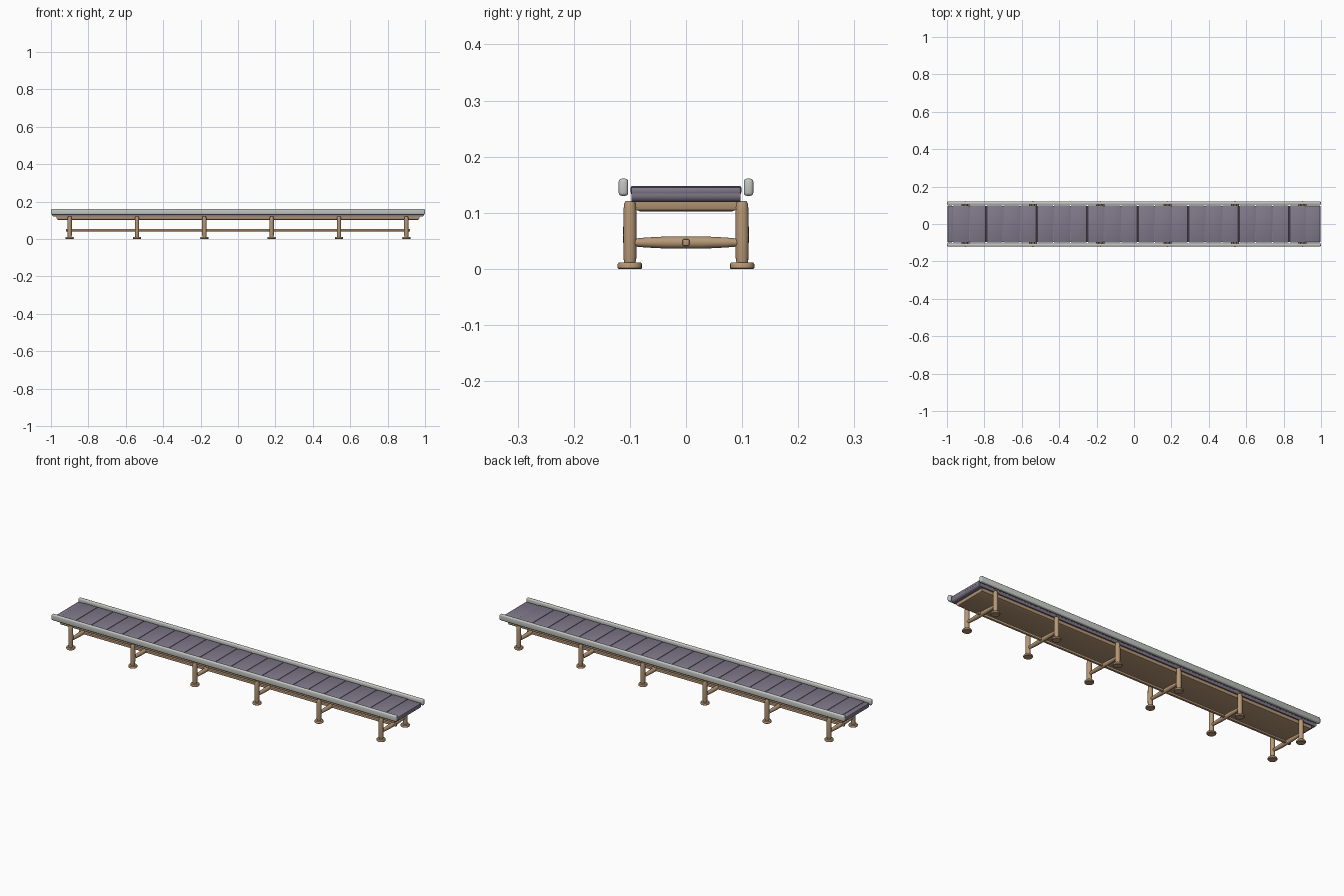
import bpy, bmesh, math
from mathutils import Matrix, Vector

cube = bpy.data.objects.get("Cube")
if cube:
    bpy.data.objects.remove(cube, do_unlink=True)


def material(name, rgb):
    mat = bpy.data.materials.new(name)
    mat.use_nodes = True
    mat.diffuse_color = (*rgb, 1)
    mat.node_tree.nodes["Principled BSDF"].inputs["Base Color"].default_value = (*rgb, 1)
    return mat


TAN = material("tan frame", (0.47, 0.31, 0.18))
GREY = material("light grey rail", (0.54, 0.56, 0.53))
PURPLE = material("purple grey belt", (0.215, 0.19, 0.255))


def finish(bm, name, mat, angle=35):
    bmesh.ops.recalc_face_normals(bm, faces=bm.faces)
    mesh = bpy.data.meshes.new(name)
    bm.to_mesh(mesh)
    bm.free()
    mesh.materials.append(mat)
    obj = bpy.data.objects.new(name, mesh)
    bpy.context.collection.objects.link(obj)
    bpy.ops.object.select_all(action="DESELECT")
    obj.select_set(True)
    bpy.context.view_layer.objects.active = obj
    bpy.ops.object.shade_smooth_by_angle(angle=math.radians(angle))
    return obj


def box(name, mat, center, size, bevel=0, segments=2):
    bm = bmesh.new()
    bmesh.ops.create_cube(bm, size=1)
    bmesh.ops.scale(bm, vec=size, verts=bm.verts)
    bmesh.ops.translate(bm, vec=center, verts=bm.verts)
    if bevel:
        bmesh.ops.bevel(bm, geom=bm.edges[:], offset=bevel, segments=segments,
                        profile=0.5, affect="EDGES")
    return finish(bm, name, mat)


def turned(name, mat, profile, start, along_y=False, sides=16):
    """Lathe a (radius, distance) profile about z, or about y."""
    bm = bmesh.new()
    rings = [[bm.verts.new((r * math.cos(math.tau * i / sides),
                            r * math.sin(math.tau * i / sides), d))
              for i in range(sides)] for r, d in profile]
    for low, high in zip(rings, rings[1:]):
        for i in range(sides):
            j = (i + 1) % sides
            bm.faces.new((low[i], low[j], high[j], high[i]))
    bm.faces.new(rings[0])
    bm.faces.new(rings[-1])
    if along_y:
        bmesh.ops.rotate(bm, matrix=Matrix.Rotation(math.pi / 2, 3, "X"), verts=bm.verts)
    bmesh.ops.translate(bm, vec=start, verts=bm.verts)
    return finish(bm, name, mat)


# Bed under the belt, with chamfered lower edges
bm = bmesh.new()
bmesh.ops.create_cube(bm, size=1)
bmesh.ops.scale(bm, vec=(1.94, 0.18, 0.018), verts=bm.verts)
bmesh.ops.translate(bm, vec=(0, 0, 0.111), verts=bm.verts)
bottom = [e for e in bm.edges if all(v.co.z < 0.111 for v in e.verts)]
bmesh.ops.bevel(bm, geom=bottom, offset=0.009, segments=2, profile=0.5, affect="EDGES")
finish(bm, "bed", TAN, 25)

# Belt loop with rounded ends
bm = bmesh.new()
outline = []
for side in (1, -1):
    for i in range(9):
        a = math.pi * (i / 8 - 0.5)
        outline.append((side * (0.983 + 0.012 * math.cos(a)), 0.132 + side * 0.013 * math.sin(a)))
base = bm.faces.new([bm.verts.new((x, -0.097, z)) for x, z in outline])
sweep = bmesh.ops.extrude_face_region(bm, geom=[base])
bmesh.ops.translate(bm, vec=(0, 0.194, 0),
                    verts=[v for v in sweep["geom"] if isinstance(v, bmesh.types.BMVert)])
finish(bm, "belt_core", PURPLE)

# Slats on top of the belt
pitch = 0.09
first = -0.97
for i in range(21):
    box(f"belt_slat_{i + 1}", PURPLE, (first + pitch * (i + 0.5), 0, 0.1405),
        (pitch - 0.004, 0.197, 0.015), 0.003)

# Sloping end slats
for side, x in ((1, 0.957), (-1, -0.983)):
    reach = 0.996 - abs(x)
    box("end_slat_right" if side < 0 else "end_slat_left", PURPLE,
        (x, 0, 0.1395), (2 * reach, 0.197, 0.013), 0.004)

# Side rails and supports
leg_profile = [(0.009, 0.003), (0.0115, 0.02), (0.012, 0.06), (0.0115, 0.105),
               (0.010, 0.117), (0.008, 0.121)]
foot_profile = [(0.020, 0), (0.022, 0.002), (0.022, 0.008), (0.020, 0.011)]
for side, word in ((-1, "right"), (1, "left")):
    place = "front" if side < 0 else "back"
    box(f"{place}_side_rail", GREY, (0, side * 0.1115, 0.1455), (2, 0.017, 0.031), 0.006, 3)
    for i in range(6):
        x = -0.9 + 0.36 * i
        turned(f"{place}_leg_{i + 1}", TAN, leg_profile, (x, side * 0.1, 0))
        turned(f"{place}_foot_{i + 1}", TAN, foot_profile, (x, side * 0.1, 0))

# Cross bars between each leg pair
bar_profile = [(0.007, -0.092), (0.009, -0.07), (0.011, -0.03),
               (0.011, 0.03), (0.009, 0.07), (0.007, 0.092)]
for i in range(6):
    turned(f"cross_bar_{i + 1}", TAN, bar_profile, (-0.9 + 0.36 * i, 0, 0.047), True, 12)

# Long brace joining the cross bars
box("long_brace", TAN, (0, 0, 0.047), (1.84, 0.012, 0.012), 0.002)
